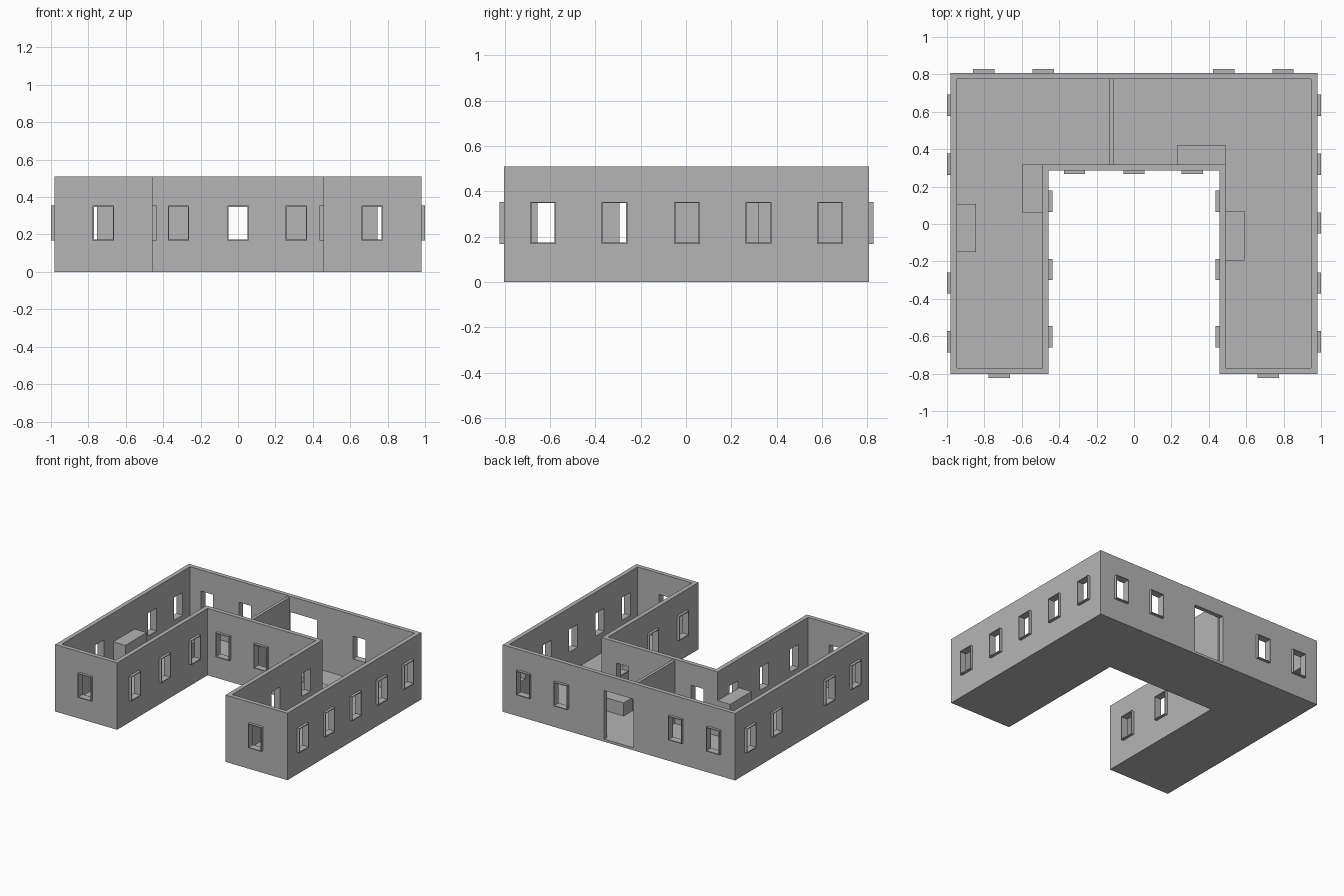
import bpy
import bmesh
from mathutils import Vector

if "Cube" in bpy.data.objects:
    bpy.data.objects.remove(bpy.data.objects["Cube"], do_unlink=True)

HEIGHT, FLOOR, WALL, TRIM = 0.51, 0.02, 0.033, 0.006
WIN_W, WIN_LOW, WIN_TOP = 0.114, 0.168, 0.354
X_OUT, X_COURT = 0.98, 0.457
Y_FRONT, Y_COURT, Y_BACK = -0.803, 0.286, 0.808

grey = bpy.data.materials.new("plain_grey")
grey.use_nodes = True
grey.diffuse_color = (0.46, 0.46, 0.46, 1)
grey.node_tree.nodes["Principled BSDF"].inputs["Base Color"].default_value = (0.46, 0.46, 0.46, 1)


def make_object(name, bm):
    bmesh.ops.recalc_face_normals(bm, faces=bm.faces)
    mesh = bpy.data.meshes.new(name)
    bm.to_mesh(mesh)
    bm.free()
    mesh.materials.append(grey)
    obj = bpy.data.objects.new(name, mesh)
    bpy.context.scene.collection.objects.link(obj)
    return obj


def add_box(bm, low, high):
    low, high = Vector(low), Vector(high)
    verts = bmesh.ops.create_cube(bm, size=1)["verts"]
    for v in verts:
        v.co = [(a + b) / 2 + c * (b - a) for a, b, c in zip(low, high, v.co)]


def box(name, low, high):
    bm = bmesh.new()
    add_box(bm, low, high)
    return make_object(name, bm)


def u_prism(name, inset, bottom, top):
    """U-shaped block, shrunk inward by inset."""
    xo, xc = X_OUT - inset, X_COURT + inset
    yf, yc, yb = Y_FRONT + inset, Y_COURT + inset, Y_BACK - inset
    outline = [(-xo, yf), (-xc, yf), (-xc, yc), (xc, yc),
               (xc, yf), (xo, yf), (xo, yb), (-xo, yb)]
    bm = bmesh.new()
    face = bm.faces.new([bm.verts.new((x, y, bottom)) for x, y in outline])
    ext = bmesh.ops.extrude_face_region(bm, geom=[face])["geom"]
    for v in ext:
        if isinstance(v, bmesh.types.BMVert):
            v.co.z = top
    return make_object(name, bm)


# Each wall: outward axis, outward sign, outer face position, window centres
side = (-0.63, -0.315, 0.32, 0.635)
court = (-0.603, -0.243, 0.122)
walls = [
    ("right", 0, -1, -X_OUT, side),
    ("left", 0, 1, X_OUT, side + (0.005,)),
    ("court_right", 0, 1, -X_COURT, court),
    ("court_left", 0, -1, X_COURT, court),
    ("court_back", 1, -1, Y_COURT, (-0.318, 0, 0.312)),
    ("back", 1, 1, Y_BACK, (-0.804, -0.485, 0.48, 0.797)),
    ("front", 1, -1, Y_FRONT, (-0.72, 0.717)),
]


def wall_box(bm, axis, d0, d1, c0, c1, z0, z1):
    """Box from depth range d, range c along the wall and height range z."""
    low, high = (min(d0, d1), c0, z0), (max(d0, d1), c1, z1)
    if axis == 1:
        low, high = (c0, low[0], z0), (c1, high[0], z1)
    add_box(bm, low, high)


# Window frames and the matching cutters
cut = bmesh.new()
for name, axis, sign, face, centres in walls:
    frames = bmesh.new()
    inner, outer = face - sign * WALL, face + sign * 0.02
    for c in centres:
        a, b = c - WIN_W / 2, c + WIN_W / 2
        wall_box(cut, axis, inner - sign * 0.01, outer, a, b, WIN_LOW, WIN_TOP)
        for p, q, z0, z1 in ((a, a + TRIM, WIN_LOW, WIN_TOP),
                             (b - TRIM, b, WIN_LOW, WIN_TOP),
                             (a + TRIM, b - TRIM, WIN_LOW, WIN_LOW + TRIM),
                             (a + TRIM, b - TRIM, WIN_TOP - TRIM, WIN_TOP)):
            wall_box(frames, axis, inner, outer, p, q, z0, z1)
    make_object(name + "_window_frames", frames)

# Back doorway
add_box(cut, (-0.125, Y_BACK - WALL - 0.01, FLOOR), (0.125, Y_BACK + 0.02, 0.39))

# Shell with floor: hollow it, then cut the openings
shell = u_prism("walls_and_floor", 0, 0, HEIGHT)
cutters = [u_prism("room_cutter", WALL, FLOOR, HEIGHT + 0.1),
           make_object("opening_cutter", cut)]
for cutter in cutters:
    cutter.hide_render = True
    mod = shell.modifiers.new(cutter.name, 'BOOLEAN')
    mod.operation, mod.solver, mod.object = 'DIFFERENCE', 'EXACT', cutter
bpy.context.view_layer.update()
result = shell.evaluated_get(bpy.context.evaluated_depsgraph_get())
shell_mesh = bpy.data.meshes.new_from_object(result)
shell.modifiers.clear()
shell.data = shell_mesh
for cutter in cutters:
    bpy.data.objects.remove(cutter, do_unlink=True)

# Partition between the two halves of the back wing
box("partition", (-0.13, Y_COURT + WALL, FLOOR), (-0.108, Y_BACK - WALL, 0.5))

# Cabinets and benches against the inside walls
box("right_cabinet", (-0.947, -0.15, FLOOR), (-0.845, 0.107, 0.29))
box("court_cabinet", (-0.595, 0.06, FLOOR), (-0.49, 0.318, 0.29))
box("back_bench", (0.23, 0.319, FLOOR), (0.488, 0.422, 0.12))
box("left_bench", (0.49, -0.195, FLOOR), (0.59, 0.07, 0.12))
